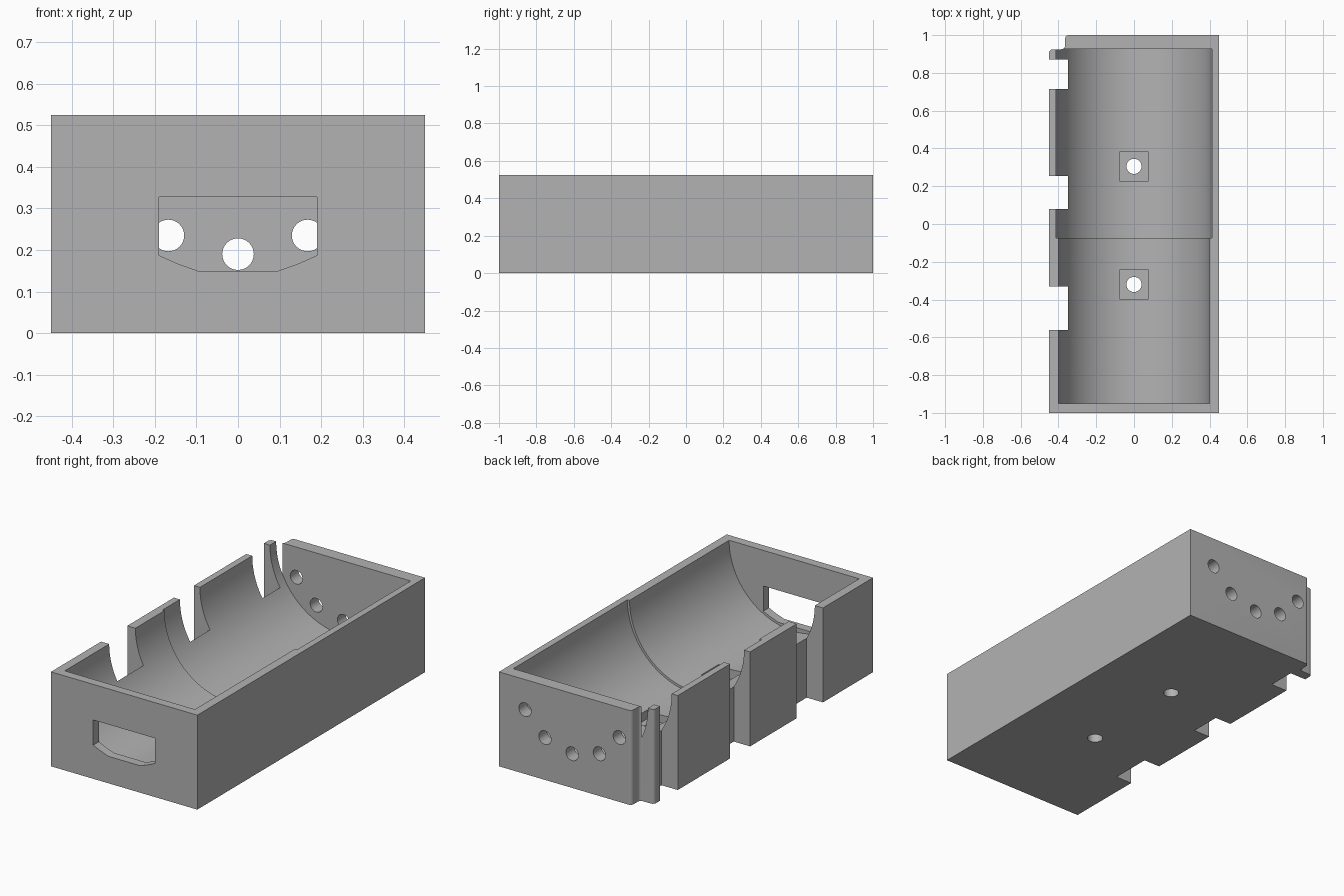
import bpy, bmesh
from math import sin, cos, radians, pi
from mathutils import Vector

if "Cube" in bpy.data.objects:
    bpy.data.objects.remove(bpy.data.objects["Cube"], do_unlink=True)

HEIGHT = 0.525
HALF_W = 0.45

grey = bpy.data.materials.new("plain grey")
grey.use_nodes = True
colour = (0.45, 0.45, 0.45, 1)
grey.diffuse_color = colour
grey.node_tree.nodes["Principled BSDF"].inputs["Base Color"].default_value = colour


def prism(name, outline, axis, start, end):
    """Extrude a 2D outline along z (outline is x, y) or along y (outline is x, z)."""
    def place(a, b, t):
        return Vector((a, b, t)) if axis == "z" else Vector((a, t, b))
    bm = bmesh.new()
    face = bm.faces.new([bm.verts.new(place(a, b, start)) for a, b in outline])
    extruded = bmesh.ops.extrude_face_region(bm, geom=[face])["geom"]
    moved = [v for v in extruded if isinstance(v, bmesh.types.BMVert)]
    bmesh.ops.translate(bm, verts=moved, vec=place(0, 0, end - start))
    bmesh.ops.recalc_face_normals(bm, faces=bm.faces)
    mesh = bpy.data.meshes.new(name)
    bm.to_mesh(mesh)
    bm.free()
    mesh.materials.append(grey)
    obj = bpy.data.objects.new(name, mesh)
    bpy.context.collection.objects.link(obj)
    return obj


def arc(cx, cy, r, a0, a1, steps=8):
    angles = [radians(a0 + (a1 - a0) * i / steps) for i in range(steps + 1)]
    return [(cx + r * cos(a), cy + r * sin(a)) for a in angles]


def circle(cx, cy, r, steps=32):
    return [(cx + r * cos(2 * pi * i / steps), cy + r * sin(2 * pi * i / steps))
            for i in range(steps)]


def rect(x0, x1, y0, y1):
    return [(x0, y0), (x1, y0), (x1, y1), (x0, y1)]


# Block with a rounded step at the back right corner
footprint = [(-HALF_W, -1), (HALF_W, -1), (HALF_W, 1)]
footprint += arc(-0.345, 0.98, 0.02, 90, 180)
footprint += arc(-0.385, 0.945, 0.02, 0, -90)
footprint += arc(-0.43, 0.905, 0.02, 90, 180)
tray = prism("tray", footprint, "z", 0, HEIGHT)

cutters = []


def cut(name, outline, axis, start, end):
    cutters.append(prism(name, outline, axis, start, end))


# Half-round trough in two diameters
cut("front_trough", circle(0, HEIGHT, 0.40, 128), "y", -0.95, -0.05)
cut("back_trough", circle(0, HEIGHT, 0.413, 128), "y", -0.075, 0.927)

# Side notches
for y0, y1 in [(-0.56, -0.33), (0.08, 0.255), (0.715, 0.87)]:
    cut("side_notch", rect(-0.6, -0.35, y0, y1), "z", -0.1, 0.7)

# Front window
half = [(0.19, 0.327), (0.19, 0.187), (0.145, 0.167), (0.097, 0.15)]
cut("front_window", half + [(-x, z) for x, z in reversed(half)], "y", -1.1, -0.9)

# Arc of holes through the back wall
for angle in range(-60, 61, 30):
    a = radians(angle)
    cut("back_hole", circle(0.335 * sin(a), HEIGHT - 0.335 * cos(a), 0.038),
        "y", 0.9, 1.1)

# Floor screw holes with square pockets
for y in (-0.32, 0.305):
    cut("floor_pocket", rect(-0.077, 0.077, y - 0.077, y + 0.077), "z", 0.07, 0.3)
    cut("floor_hole", circle(0, y, 0.04), "z", -0.1, 0.2)

# Apply the cuts
bpy.ops.object.select_all(action="DESELECT")
bpy.context.view_layer.objects.active = tray
tray.select_set(True)
for cutter in cutters:
    cutter.hide_render = True
    mod = tray.modifiers.new("cut", "BOOLEAN")
    mod.operation = "DIFFERENCE"
    mod.solver = "EXACT"
    mod.object = cutter
    bpy.ops.object.modifier_apply(modifier=mod.name)
    bpy.data.objects.remove(cutter, do_unlink=True)

bpy.ops.object.shade_smooth_by_angle(angle=radians(25))
